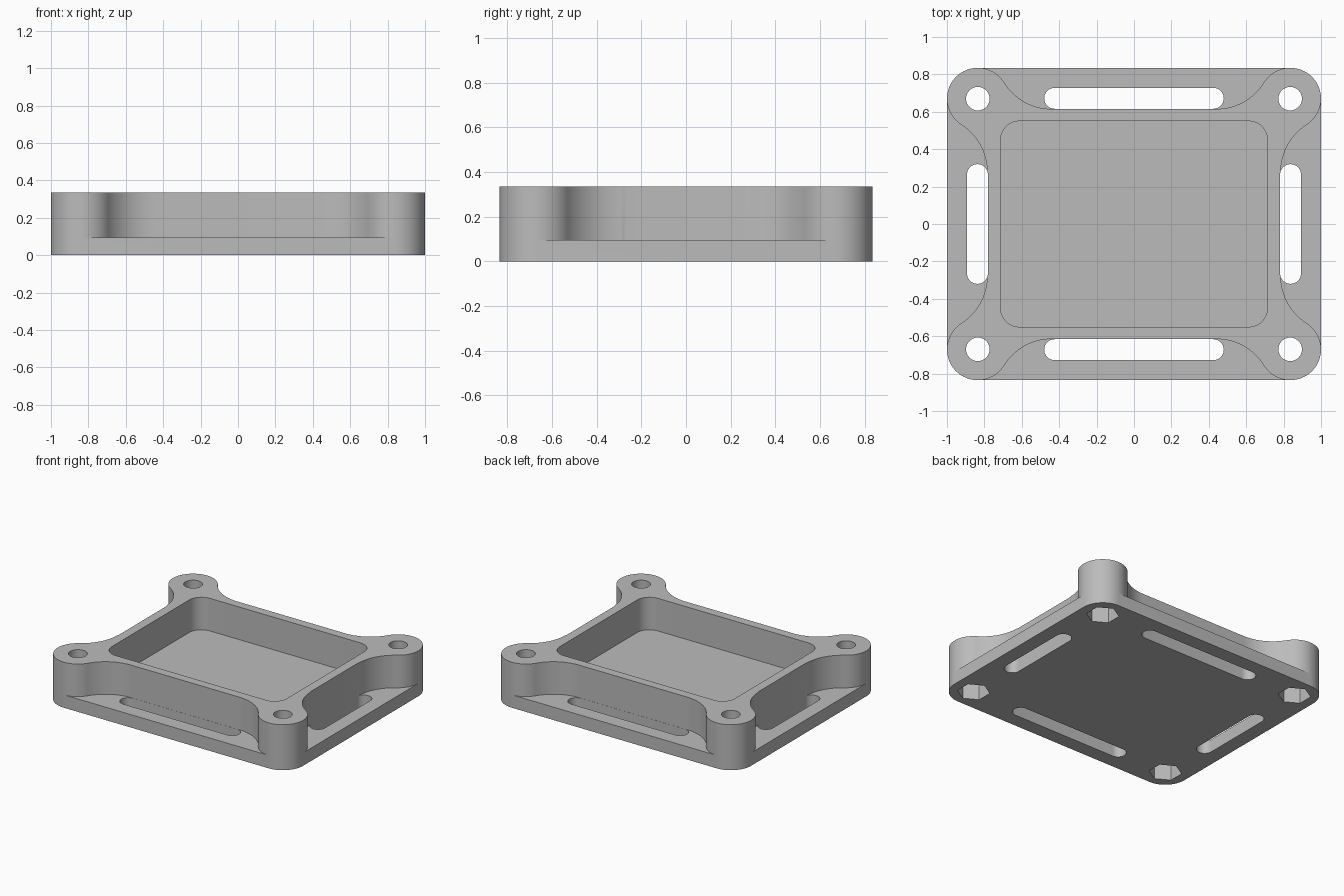
import bpy, bmesh
from math import pi, cos, sin, atan2, sqrt, radians

if "Cube" in bpy.data.objects:
    bpy.data.objects.remove(bpy.data.objects["Cube"], do_unlink=True)

HEIGHT, BASE = 0.335, 0.095          # total height, flange thickness
BX, BY, BOSS_R = 0.835, 0.67, 0.165  # corner boss centres and radius
LOW, HIGH = -0.1, 0.5                # cutter overshoot

grey = bpy.data.materials.new("satin_grey")
grey.use_nodes = True
colour = (0.5, 0.5, 0.5, 1)
grey.diffuse_color = colour
grey.node_tree.nodes["Principled BSDF"].inputs["Base Color"].default_value = colour


def arc(cx, cy, r, a0, a1, n=16):
    return [(cx + r * cos(a0 + (a1 - a0) * i / n),
             cy + r * sin(a0 + (a1 - a0) * i / n)) for i in range(n + 1)]


def rounded_rect(hx, hy, r, n=16):
    pts = []
    for k, (sx, sy) in enumerate([(1, 1), (-1, 1), (-1, -1), (1, -1)]):
        pts += arc(sx * (hx - r), sy * (hy - r), r, k * pi / 2, (k + 1) * pi / 2, n)
    return pts


def circle(cx, cy, r, n, turn=0.0):
    return arc(cx, cy, r, turn, turn + 2 * pi, n)[:-1]


def slot(cx, cy, half, r, upright):
    pts = arc(half - r, 0, r, -pi / 2, pi / 2) + arc(r - half, 0, r, pi / 2, 3 * pi / 2)
    return [(cx - y, cy + x) if upright else (cx + x, cy + y) for x, y in pts]


def scallop(along, out, wall, fillet=0.3):
    """Side recess: straight wall, fillets, then boss curves to the outer edge."""
    rise = wall + fillet - out
    c = along - sqrt((fillet + BOSS_R) ** 2 - rise ** 2)
    a = atan2(-rise, along - c)
    half = arc(c, wall + fillet, fillet, -pi / 2, a)
    half += arc(along, out, BOSS_R, a + pi, radians(92))[1:]
    half.append((half[-1][0], out + BOSS_R + 0.1))
    return half + [(-x, y) for x, y in reversed(half)]


def turn(pts, quarter):
    for _ in range(quarter):
        pts = [(-y, x) for x, y in pts]
    return pts


def prisms(name, outlines, z0, z1):
    bm = bmesh.new()
    for pts in outlines:
        face = bm.faces.new([bm.verts.new((x, y, z0)) for x, y in pts])
        new = bmesh.ops.extrude_face_region(bm, geom=[face])["geom"]
        verts = [g for g in new if isinstance(g, bmesh.types.BMVert)]
        bmesh.ops.translate(bm, verts=verts, vec=(0, 0, z1 - z0))
    bmesh.ops.remove_doubles(bm, verts=bm.verts, dist=1e-5)
    bmesh.ops.recalc_face_normals(bm, faces=bm.faces)
    mesh = bpy.data.meshes.new(name)
    bm.to_mesh(mesh)
    bm.free()
    mesh.materials.append(grey)
    obj = bpy.data.objects.new(name, mesh)
    bpy.context.collection.objects.link(obj)
    return obj


# Full-height rounded block
housing = prisms("housing", [rounded_rect(1.0, BY + BOSS_R, BOSS_R)], 0, HEIGHT)

# Cutters: side recesses, tray, flange slots, screw holes, nut pockets
corners = [(sx * BX, sy * BY) for sx in (1, -1) for sy in (1, -1)]
front, side = scallop(BX, BY, 0.615), scallop(BY, BX, 0.785)
cutters = [
    prisms("recess_cutter", [turn(front, 0), turn(side, 1), turn(front, 2), turn(side, 3)], BASE, HIGH),
    prisms("tray_cutter", [rounded_rect(0.713, 0.55, 0.1)], BASE, HIGH),
    prisms("slot_cutter",
           [slot(0, s * 0.672, 0.48, 0.056, False) for s in (1, -1)]
           + [slot(s * 0.837, 0, 0.32, 0.056, True) for s in (1, -1)], LOW, HIGH),
    prisms("screw_hole_cutter", [circle(x, y, 0.063, 32) for x, y in corners], LOW, HIGH),
    prisms("nut_pocket_cutter", [circle(x, y, 0.11, 6, pi / 2) for x, y in corners], LOW, 0.12),
]

bpy.context.view_layer.objects.active = housing
for cutter in cutters:
    mod = housing.modifiers.new(cutter.name, "BOOLEAN")
    mod.operation, mod.solver, mod.object = "DIFFERENCE", "EXACT", cutter
    bpy.ops.object.modifier_apply(modifier=mod.name)
    bpy.data.objects.remove(cutter, do_unlink=True)

# Smooth curved walls, crisp rims
bpy.ops.object.select_all(action="DESELECT")
housing.select_set(True)
bpy.ops.object.shade_smooth_by_angle(angle=radians(30))
